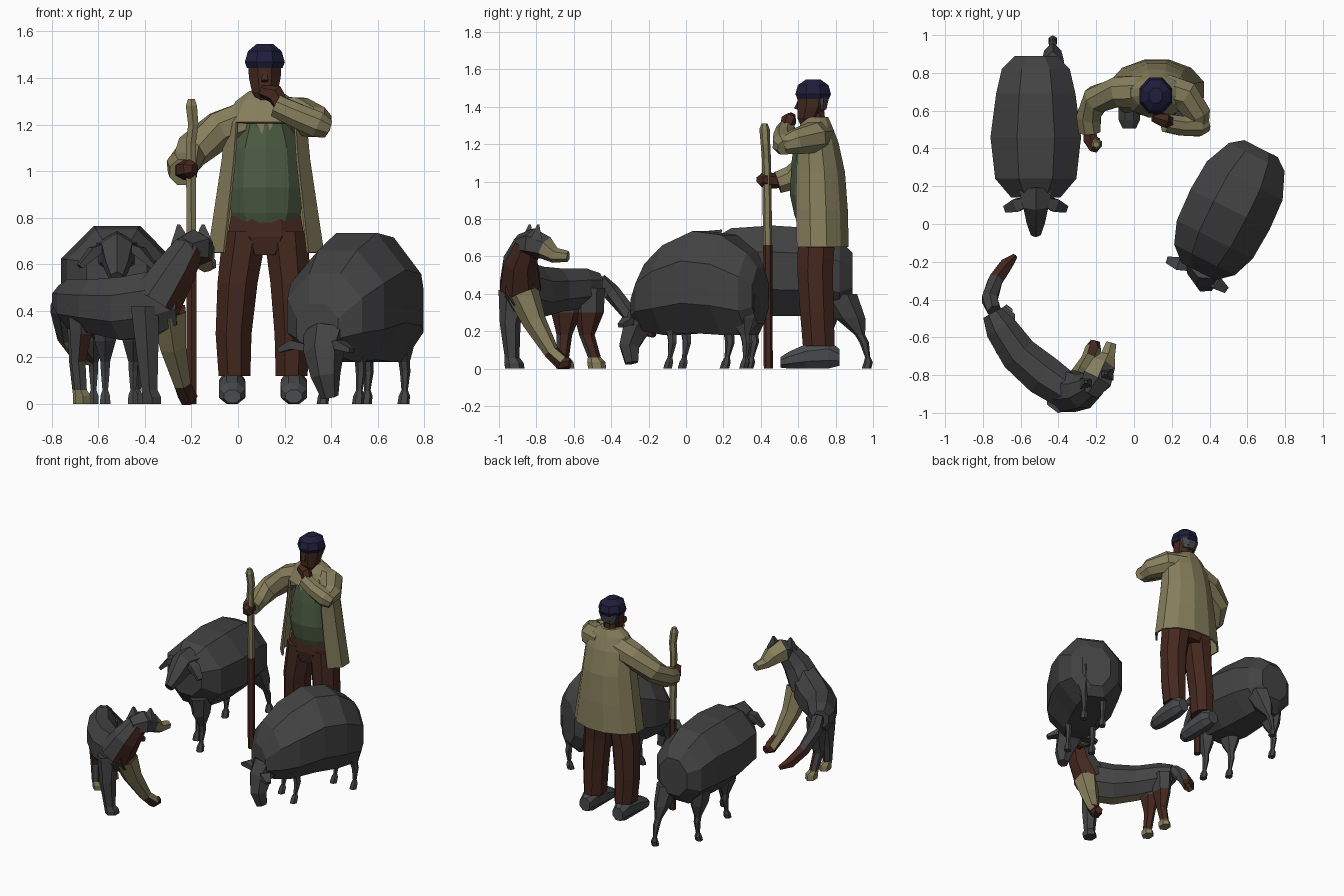
import bpy, bmesh, math
from mathutils import Vector, Matrix

COLOURS = {
    "charcoal": (0.056, 0.056, 0.056), "tan": (0.235, 0.205, 0.105),
    "brown": (0.058, 0.021, 0.013), "green": (0.074, 0.110, 0.058),
    "navy": (0.013, 0.013, 0.046), "boot_grey": (0.066, 0.069, 0.072),
}
MATS = {}
for key, c in COLOURS.items():
    MATS[key] = bpy.data.materials.new(key)
    MATS[key].diffuse_color = (*c, 1)


def loft(name, rings, mat, n=8, flat=False, M=Matrix(), cut=None):
    """Skin n-sided rings (x, y, z, half width, half height) along their path.
    mat is a colour or a rule(centre, normal); cut is a rule for faces to drop."""
    rings = [r if len(r) == 5 else (*r, r[3]) for r in rings]
    P = [Vector(r[:3]) for r in rings]
    whole = (P[-1] - P[0]).normalized()
    up = Vector((0, 1, 0)) if abs(whole.z) > 0.75 else Vector((0, 0, 1))
    bm = bmesh.new()
    k = 1 / math.cos(math.pi / n)
    loops = []
    for i, (p, r) in enumerate(zip(P, rings)):
        a, b = P[max(i - 1, 0)], P[min(i + 1, len(P) - 1)]
        t = b - a
        if flat:                       # keep slices upright (or level)
            t = t - up * t.dot(up) if up.z else Vector((0, 0, t.z))
        t.normalize()
        side = t.cross(up).normalized()
        top = side.cross(t)
        loop = []
        for j in range(n):
            w = (j + 0.5) * 2 * math.pi / n
            q = p + side * r[3] * k * math.cos(w) + top * r[4] * k * math.sin(w)
            loop.append(bm.verts.new(M @ q))
        loops.append(loop)
    for A, B in zip(loops, loops[1:]):
        for j in range(n):
            bm.faces.new((A[j], A[(j + 1) % n], B[(j + 1) % n], B[j]))
    bm.faces.new(loops[0])
    bm.faces.new(loops[-1])
    bmesh.ops.recalc_face_normals(bm, faces=bm.faces)
    if cut:
        drop = [f for f in bm.faces if cut(f.calc_center_median(), f.normal)]
        bmesh.ops.delete(bm, geom=drop, context='FACES')
    slots = []
    for f in bm.faces:
        m = mat if isinstance(mat, str) else mat(f.calc_center_median(), f.normal)
        if m not in slots:
            slots.append(m)
        f.material_index = slots.index(m)
    me = bpy.data.meshes.new(name)
    bm.to_mesh(me)
    bm.free()
    for s in slots:
        me.materials.append(MATS[s])
    ob = bpy.data.objects.new(name, me)
    bpy.context.collection.objects.link(ob)
    return ob


# ---------------------------------------------------------------- sheep
def sheep(name, x, y, angle, body, head, ear, legs):
    M = Matrix.Translation((x, y, 0)) @ Matrix.Rotation(math.radians(angle), 4, 'Z')
    g = "charcoal"
    loft(name + "_fleece", [(0, s, (lo + hi) / 2, w, (hi - lo) / 2) for s, lo, hi, w in body],
         g, 8, True, M)
    loft(name + "_head", head, g, 6, False, M)
    (ex, ey, ez), (tx, ty, tz) = ear
    for sx in (-1, 1):
        loft(name + "_ear", [(sx * ex, ey, ez, .02, .015),
                             (sx * (ex + tx) / 2, (ey + ty) / 2, (ez + tz) / 2 + .02, .035, .02),
                             (sx * tx, ty, tz, .018, .010)], g, 4, False, M)
    for lx, ly, kick in legs:          # kick slants the leg backwards
        loft(name + "_leg", [(lx, ly, .40, .06, .09), (lx, ly + kick * .4, .27, .045, .07),
                             (lx, ly + .01 + kick * .65, .18, .020, .024),
                             (lx, ly + .015 + kick * .75, .14, .019, .022),
                             (lx, ly + kick * .95, .06, .012),
                             (lx, ly - .005 + kick, .035, .021),
                             (lx, ly - .015 + kick, 0, .022)], g, 6, True, M)


sheep("standing_sheep", -.52, .5, 0,
      [(.39, .36, .62, .11), (.32, .29, .69, .18), (.19, .28, .75, .21),
       (-.04, .28, .765, .24), (-.26, .31, .75, .215), (-.36, .42, .69, .13)],
      [(0, -.32, .64, .09, .09), (0, -.40, .65, .066, .075), (0, -.48, .59, .048, .052),
       (0, -.55, .54, .026, .03)],
      ((.04, -.38, .68), (.16, -.42, .59)),
      [(-.05, -.15, 0), (.07, -.28, 0), (-.10, .22, .03), (.09, .31, .17)])
sheep("grazing_sheep", .5, .06, -27,
      [(.38, .24, .54, .10), (.33, .18, .62, .165), (.19, .18, .715, .225),
       (.02, .19, .735, .235), (-.16, .18, .66, .225), (-.28, .20, .56, .18),
       (-.35, .22, .43, .10)],
      [(.02, -.30, .30, .09, .08), (.03, -.35, .22, .076, .07), (.055, -.38, .12, .056, .052),
       (.065, -.36, .03, .032, .034)],
      ((.05, -.35, .24), (.175, -.37, .23)),
      [(-.085, -.12, 0), (.085, -.12, 0), (-.07, .24, .02), (.075, .28, .05)])

# ---------------------------------------------------------------- dog
def dog_coat(c, n):                    # pale belly, brown inner chest, dark back
    if n.z < -.85:
        return "tan"
    return "brown" if n.x > .55 and c.x > -.35 and n.z < .6 else "charcoal"


def hind_leg(c, n):                    # dark thigh, brown shank, pale paw
    if c.z < .05 or (c.z < .1 and c.y > -.58):
        return "tan"
    return "charcoal" if c.z > .33 or n.y - n.x > .9 or n.x + n.y < -.2 else "brown"


loft("dog_body", [(-.75, -.47, .45, .055, .06), (-.705, -.55, .43, .085, .105),
                  (-.61, -.69, .42, .10, .115), (-.48, -.80, .41, .11, .135),
                  (-.36, -.88, .43, .10, .14), (-.26, -.89, .46, .075, .12)],
     dog_coat, 8, True)
loft("dog_neck", [(-.35, -.885, .44, .11), (-.27, -.885, .57, .09), (-.21, -.85, .67, .065)],
     lambda c, n: "brown" if n.x > .25 else "charcoal")
loft("dog_head", [(-.24, -.89, .66, .055, .05), (-.195, -.82, .67, .08, .07),
                  (-.165, -.75, .645, .064, .055), (-.14, -.70, .605, .038, .036),
                  (-.12, -.63, .60, .027, .025)],
     lambda c, n: "tan" if c.y > -.77 else "brown" if n.z < -.4 else "charcoal", 6)
for x, y in ((-.245, -.845), (-.15, -.80)):
    loft("dog_ear", [(x, y, .69, .042, .03), (x - .01 if x < -.2 else x, y + .01, .77, .006)],
         "charcoal", 4)
loft("dog_tail", [(-.74, -.46, .47, .035), (-.765, -.40, .41, .04), (-.735, -.30, .29, .037),
                  (-.68, -.22, .21, .034), (-.63, -.17, .18, .014)],
     lambda c, n: "tan" if n.z < -.6 else "brown" if c.y > -.27 else "charcoal", 6)
loft("dog_front_leg_outer", [(-.40, -.91, .42, .06, .08), (-.39, -.94, .24, .048),
                             (-.38, -.93, .06, .034), (-.37, -.92, .03, .04, .045),
                             (-.37, -.915, 0, .04, .045)], "charcoal", 6, True)
loft("dog_front_leg_inner", [(-.30, -.87, .40, .075), (-.28, -.81, .25, .055),
                             (-.24, -.72, .09, .036), (-.215, -.66, .03, .038),
                             (-.205, -.62, .025, .025)],
     lambda c, n: "brown" if c.z < .06 or n.z > .55 else "tan", 6)
for x, y, s in ((-.675, -.64, -.02), (-.685, -.52, .03)):
    loft("dog_hind_leg", [(x, y, .43, .055, .075), (x, y, .30, .046, .07),
                          (x - .01, y - .01, .18, .030, .036), (x, y + s, .06, .026, .03),
                          (x + .01, y + s + .01, .035, .033, .042),
                          (x + .01, y + s + .015, 0, .033, .042)], hind_leg, 6, True)

# ---------------------------------------------------------------- shepherd
def coat_opening(c, n):                # open hem and front
    return (n.z < -.9 and c.z < .7) or (n.y < -.75 and c.z < 1.2)


coat = loft("coat", [(.12, .71, .65, .25, .16), (.12, .705, .85, .22, .16),
                     (.12, .70, 1.05, .19, .15), (.12, .69, 1.21, .175, .125),
                     (.12, .695, 1.30, .13, .085), (.115, .70, 1.345, .065, .06)],
            "tan", 12, True, cut=coat_opening)
mod = coat.modifiers.new("cloth", 'SOLIDIFY')
mod.thickness = .012
loft("vest", [(.12, .69, .78, .13, .09), (.12, .69, .82, .15, .105), (.12, .69, .93, .16, .128),
              (.12, .69, 1.10, .145, .120), (.12, .69, 1.23, .10, .105)], "green", 10, True)
loft("collar", [(.115, .60, 1.15, .006, .024), (.115, .615, 1.23, .055, .035)], "tan", 4, True)
loft("hips", [(.115, .70, .64, .10, .09), (.12, .70, .72, .165, .105),
              (.12, .70, .86, .14, .09)], "brown", 8, True)
for a, b, c, s in ((.03, -.002, -.025, -1), (.205, .225, .24, 1)):
    loft("trouser_leg", [(a, .70, .74, .095, .10), (b, .69, .52, .086, .095),
                         (c - .006 * s, .70, .30, .077, .09), (c - .01 * s, .71, .12, .068, .085)],
         "brown", 8, True)
    loft("boot", [(c, .82, .06, .04, .045), (c, .76, .075, .055, .075), (c, .64, .065, .057, .065),
                  (c, .55, .045, .056, .045), (c, .505, .033, .035, .028)], "boot_grey", 8, True)

# sleeves and hands
loft("staff_sleeve", [(.05, .70, 1.22, .085), (-.08, .70, 1.175, .08), (-.20, .66, 1.085, .072),
                      (-.24, .57, 1.02, .065), (-.235, .49, .995, .058)], "tan")
loft("staff_hand", [(-.24, .51, 1.0, .03), (-.23, .45, 1.005, .038), (-.205, .41, 1.01, .036),
                    (-.185, .395, 1.01, .022)], "brown", 6)
loft("raised_upper_sleeve", [(.16, .71, 1.235, .085), (.27, .68, 1.235, .08),
                             (.34, .58, 1.21, .066), (.35, .52, 1.19, .045)], "tan")
loft("raised_forearm_sleeve", [(.385, .53, 1.18, .04), (.34, .52, 1.20, .056),
                               (.25, .52, 1.24, .052), (.165, .535, 1.28, .048)], "tan")
loft("raised_hand", [(.19, .535, 1.28, .03), (.16, .55, 1.33, .036), (.10, .565, 1.345, .022)],
     "brown", 6)

# head
loft("neck", [(.115, .70, 1.28, .05), (.115, .69, 1.38, .048)], "brown", 8)
loft("head", [(.115, .645, 1.305, .035, .035), (.115, .655, 1.34, .055, .06),
              (.115, .675, 1.40, .068, .078), (.115, .68, 1.47, .072, .085)], "brown", 8, True)
loft("nose", [(.115, .605, 1.435, .006), (.115, .593, 1.395, .015), (.115, .615, 1.385, .010)],
     "brown", 4)
loft("hair", [(.115, .72, 1.385, .05, .03), (.115, .715, 1.45, .073, .05)],
     "boot_grey", 8, True)
loft("cap", [(.115, .68, 1.442, .076, .085), (.115, .68, 1.468, .086, .095),
             (.115, .68, 1.515, .072, .082), (.115, .68, 1.545, .036, .04)], "navy", 8, True)

# staff, dark below and pale above
loft("staff", [(-.20, .44, 0, .021), (-.20, .437, .66, .021), (-.202, .43, 1.12, .021),
               (-.192, .425, 1.20, .022), (-.20, .42, 1.28, .024), (-.20, .42, 1.31, .014)],
     lambda c, n: "brown" if c.z < .65 else "tan", 6, True)
